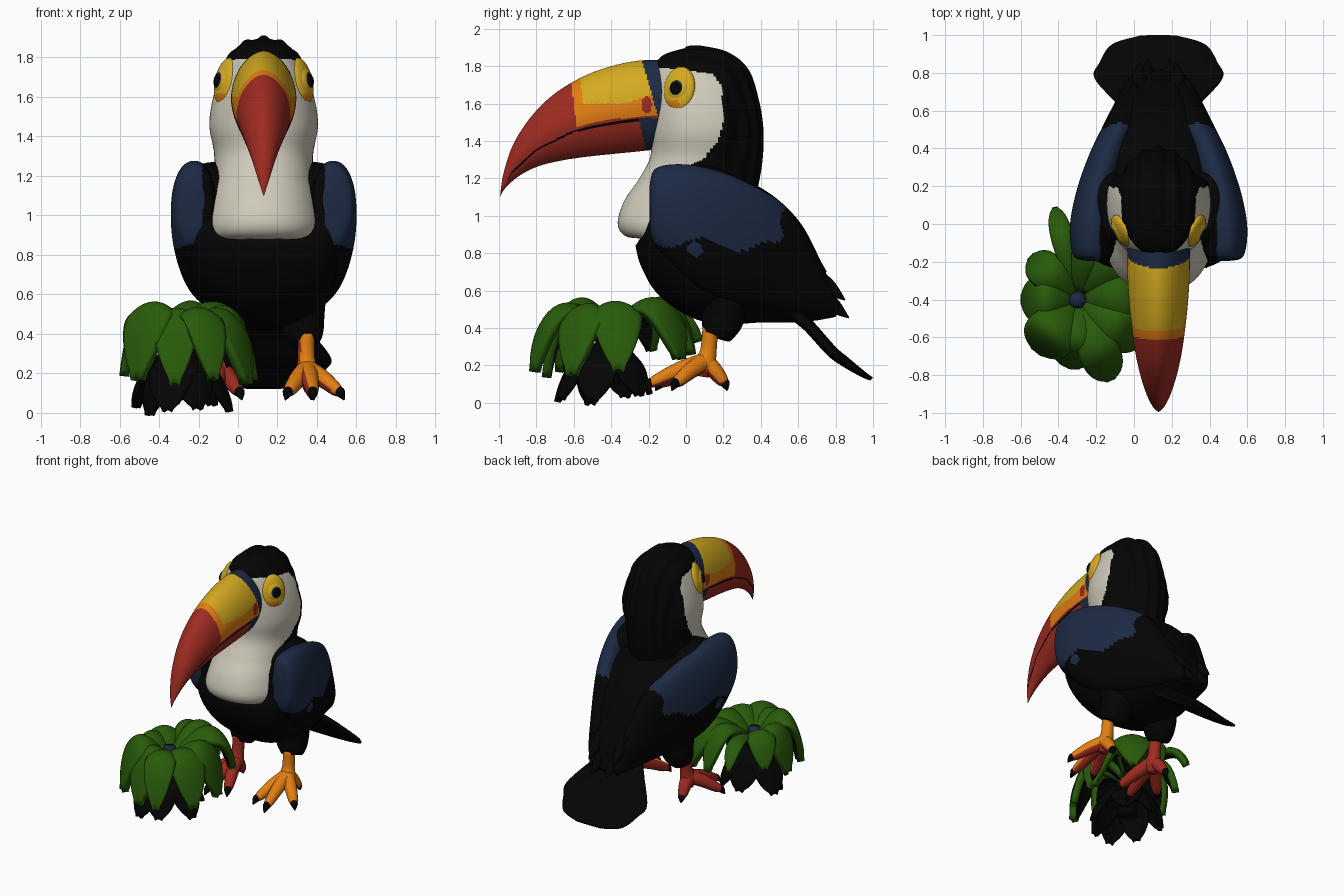
import bpy, bmesh, math
from mathutils import Vector

if "Cube" in bpy.data.objects:
    bpy.data.objects.remove(bpy.data.objects["Cube"])

CX = 0.13  # bird's mirror plane
COL = {"black": (0.0012, 0.0012, 0.0012), "navy": (0.012, 0.023, 0.057), "cream": (0.62, 0.59, 0.49),
       "yellow": (0.66, 0.40, 0.014), "orange": (0.75, 0.21, 0.006), "red": (0.34, 0.024, 0.015),
       "green": (0.022, 0.105, 0.003)}
MAT = {}
for k, c in COL.items():
    MAT[k] = bpy.data.materials.new(k)
    MAT[k].diffuse_color = (*c, 1)


def finish(name, bm, rule):
    """Turn a bmesh into a smooth object, coloured by rule(centre, normal)."""
    me = bpy.data.meshes.new(name)
    bm.to_mesh(me)
    bm.free()
    slots = []
    for p in me.polygons:
        col = rule(p.center, p.normal) if callable(rule) else rule
        if col not in slots:
            slots.append(col)
            me.materials.append(MAT[col])
        p.material_index = slots.index(col)
        p.use_smooth = True
    ob = bpy.data.objects.new(name, me)
    bpy.context.collection.objects.link(ob)
    return ob


def skin(name, rings, rule, deform=None):
    bm = bmesh.new()
    vs = [[bm.verts.new(p) for p in r] for r in rings]
    n = len(vs[0])
    for a, b in zip(vs, vs[1:]):
        for i in range(n):
            bm.faces.new((a[i], a[(i + 1) % n], b[(i + 1) % n], b[i]))
    bm.faces.new(vs[0])
    bm.faces.new(vs[-1])
    bmesh.ops.recalc_face_normals(bm, faces=bm.faces)
    if deform:
        bm.normal_update()
        for v, d in [(v, v.normal * deform(v.co)) for v in bm.verts]:
            v.co += d
    return finish(name, bm, rule)


def spline(rows, sub):
    """Smooth interpolation through rows of numbers."""
    out = []
    for i in range(len(rows) - 1):
        a, b, c, d = (rows[max(0, min(len(rows) - 1, i + j))] for j in (-1, 0, 1, 2))
        for k in range(sub):
            t = k / sub
            out.append([0.5 * (2 * q + (r - p) * t + (2 * p - 5 * q + 4 * r - s) * t * t
                               + (3 * q - p - 3 * r + s) * t ** 3) for p, q, r, s in zip(a, b, c, d)])
    return out + [list(rows[-1])]


def loft(name, rows, rule, n=48, sub=8, power=2.0, side=1, deform=None):
    """Rows: y,z of one edge, y,z of the opposite edge, half width, sideways offset."""
    rings = []
    for y1, z1, y2, z2, w, off in spline([(*r, 0)[:6] for r in rows], sub):
        ring = []
        for i in range(n):
            a = 2 * math.pi * i / n
            c, s = (math.copysign(abs(f) ** (2 / power), f) for f in (math.cos(a), math.sin(a)))
            ring.append((CX + side * (off + max(w, 0.003) * c),
                         (y1 + y2) / 2 + (y1 - y2) / 2 * s, (z1 + z2) / 2 + (z1 - z2) / 2 * s))
        rings.append(ring)
    return skin(name, rings, rule, deform)


def tube(name, rows, rule, n=14, sub=5):
    """Rows: x, y, z, radius."""
    pts = spline(rows, sub)
    rings = []
    for i, p in enumerate(pts):
        t = Vector(pts[min(i + 1, len(pts) - 1)][:3]) - Vector(pts[max(i - 1, 0)][:3])
        q = t.to_track_quat('Z', 'Y')
        rings.append([Vector(p[:3]) + q @ Vector((math.cos(2 * math.pi * k / n), math.sin(2 * math.pi * k / n), 0))
                      * max(p[3], 0.003) for k in range(n)])
    return skin(name, rings, rule)


def ellipsoid(name, loc, rad, rot, rule):
    bm = bmesh.new()
    bmesh.ops.create_uvsphere(bm, u_segments=32, v_segments=20, radius=1)
    ob = finish(name, bm, rule)
    ob.location, ob.scale, ob.rotation_euler = loc, rad, rot


def lerp(x, table):
    if x <= table[0][0]:
        return table[0][1]
    for (a, p), (b, q) in zip(table, table[1:]):
        if x <= b:
            return p + (q - p) * (x - a) / (b - a)
    return table[-1][1]


# Head, neck and bib
FACE = [(1.2, -0.04), (1.27, 0.02), (1.3, 0.09), (1.4, 0.17), (1.5, 0.2), (1.7, 0.19), (1.76, 0.14), (1.79, -0.1), (1.8, -9)]


def plumage(v):
    """Feather ridges on the cap and nape, which narrows towards the back."""
    if v.z < 1.0 or v.y < max(0, lerp(v.z, FACE) + 0.03):
        return 0
    return 0.007 * math.cos(70 * (v.x - CX)) - 0.2 * abs(v.x - CX) * min(1, max(0, (v.y - 0.2) / 0.12))


loft("head_and_bib", [(0.03, 1.905, 0.07, 1.905, 0.01), (-0.12, 1.86, 0.22, 1.87, 0.125), (-0.17, 1.78, 0.33, 1.78, 0.19),
     (-0.19, 1.62, 0.385, 1.62, 0.25), (-0.19, 1.46, 0.41, 1.46, 0.275), (-0.19, 1.32, 0.405, 1.3, 0.25),
     (-0.25, 1.2, 0.38, 1.15, 0.255), (-0.33, 1.08, 0.35, 1.0, 0.28), (-0.365, 0.96, 0.3, 0.9, 0.29),
     (-0.32, 0.89, 0.2, 0.85, 0.24), (-0.2, 0.88, 0.1, 0.85, 0.1)],
     lambda c, n: "cream" if c.y < lerp(c.z, FACE) else "black", n=150, sub=20, power=2.2, deform=plumage)

# Beak, with bands, mouth line and cheek spot
MOUTH = [(-0.96, 1.18), (-0.93, 1.235), (-0.8, 1.355), (-0.6, 1.455), (-0.4, 1.497), (-0.2, 1.52)]


def beak_rule(c, n):
    y, z, m = c.y, c.z, lerp(c.y, MOUTH)
    if z < m + 0.004:
        if y > -0.25 + (m - z) * 0.2:
            return "navy"
        return "black" if z > m - 0.008 and y > -0.95 else "red"
    if y > -0.15 - 0.28 * (z - 1.53):
        return "navy"
    if y < -0.6 - 0.12 * (z - 1.6) or z < m + 0.018:
        return "red"
    if ((y + 0.21) / 0.028) ** 2 + ((z - 1.595) / 0.045) ** 2 < 1:
        return "red"
    if y < -0.55 - 0.12 * (z - 1.6) or z < 1.60 + 0.05 * max(0, (y + 0.33) / 0.15):
        return "orange"
    return "yellow"


loft("beak", [(-0.10, 1.835, -0.12, 1.36, 0.165), (-0.25, 1.83, -0.25, 1.345, 0.165), (-0.4, 1.80, -0.4, 1.33, 0.157),
     (-0.55, 1.745, -0.54, 1.315, 0.142), (-0.7, 1.655, -0.67, 1.295, 0.122), (-0.82, 1.54, -0.79, 1.265, 0.095),
     (-0.92, 1.39, -0.89, 1.215, 0.062), (-0.975, 1.23, -0.96, 1.155, 0.03), (-0.995, 1.10, -0.99, 1.112, 0.004)],
     beak_rule, n=180, sub=20, power=1.8)

# Body
loft("body", [(-0.2, 0.95, -0.27, 0.84, 0.14), (-0.13, 1.16, -0.24, 0.73, 0.33), (-0.02, 1.23, -0.15, 0.58, 0.39),
     (0.15, 1.235, 0.02, 0.46, 0.39), (0.35, 1.175, 0.2, 0.42, 0.37), (0.5, 1.08, 0.4, 0.43, 0.31),
     (0.62, 0.95, 0.58, 0.43, 0.24), (0.71, 0.78, 0.69, 0.44, 0.19), (0.78, 0.62, 0.75, 0.45, 0.14),
     (0.82, 0.5, 0.8, 0.46, 0.06)], "black", power=2.3)


# Wings with blue shoulders, and feather tips behind
def wing_rule(c, n):
    off = abs(c.x - CX)
    low = 0.86 + 0.03 * math.sin(17 * c.y) - 0.06 * max(0, c.y)
    back = 0.50 + 0.25 * (c.z - 0.9) + 0.02 * math.sin(30 * c.z)
    spot = (c.y - 0.05) ** 2 + (c.z - 0.82) ** 2 < 0.0016
    return "navy" if off > 0.31 - 0.33 * max(0, c.y) and ((c.z > low and c.y < back) or spot) else "black"


for s, tag in ((1, "right"), (-1, "left")):
    loft(tag + "_wing", [(-0.195, 1.16, -0.195, 1.0, 0.04, 0.34), (-0.16, 1.255, -0.175, 0.86, 0.1, 0.35),
         (0.0, 1.275, -0.05, 0.72, 0.12, 0.35), (0.2, 1.23, 0.1, 0.6, 0.115, 0.325),
         (0.4, 1.14, 0.28, 0.53, 0.11, 0.265), (0.55, 1.03, 0.45, 0.5, 0.10, 0.2),
         (0.68, 0.82, 0.6, 0.48, 0.08, 0.15), (0.76, 0.66, 0.71, 0.47, 0.06, 0.12),
         (0.82, 0.52, 0.8, 0.46, 0.02, 0.1)], wing_rule, n=90, sub=14, power=2.2, side=s)
    # Black plumage joining shoulder and neck
    ellipsoid(tag + "_shoulder", (CX + s * 0.26, 0.08, 1.13), (0.14, 0.2, 0.14), (0, 0, 0), "black")
    for y, z, off in ((0.75, 0.70, 0.13), (0.85, 0.55, 0.1), (0.87, 0.455, 0.06)):
        tube(tag + "_feather", [(CX + s * off, y - 0.24, z + 0.2, 0.03), (CX + s * off, y - 0.1, z + 0.08, 0.045),
                                (CX + s * off, y, z, 0.004)], "black")

    # Eye patch with orange lower edge, rim, iris and pupil
    rot = (0, -s * 0.22, -s * math.radians(26))
    nx, ny = s * math.cos(math.radians(26)), -math.sin(math.radians(26))
    for part, d, z, rad, col in (("eye_patch", 0, 1.68, (0.04, 0.09, 0.12),
                                  lambda c, n: "orange" if c.z < -0.62 and c.y < 0.2 else "yellow"),
                                 ("eye_rim", 0.022, 1.685, (0.026, 0.062, 0.065), "yellow"),
                                 ("iris", 0.034, 1.685, (0.02, 0.042, 0.045), "navy"),
                                 ("pupil", 0.042, 1.685, (0.016, 0.034, 0.036), "black")):
        ellipsoid(tag + "_" + part, (CX + s * 0.195 + nx * d, -0.035 + ny * d, z), rad, rot, col)

    # Thigh, leg, toes and claws
    def leg_rule(c, n, s=s):
        return "red" if s < 0 or n.z < -0.45 or n.x < -0.65 else "orange"

    def P(off, y, z, r, s=s):
        return (CX + s * off, y, z, r)
    tube(tag + "_thigh", [P(0.18, 0.2, 0.62, 0.14), P(0.19, 0.2, 0.48, 0.12), P(0.205, 0.18, 0.4, 0.1),
                          P(0.212, 0.165, 0.355, 0.075)], "black", n=24)
    tube(tag + "_leg", [P(0.215, 0.13, 0.4, 0.042), P(0.215, 0.12, 0.28, 0.044), P(0.22, 0.1, 0.2, 0.058),
                        P(0.22, 0.09, 0.14, 0.03)], leg_rule, n=20)
    for off, y in ((0.12, -0.14), (0.25, -0.2), (0.39, -0.06), (0.24, 0.21)):
        dx, dy = off - 0.22, y - 0.1
        tube(tag + "_toe", [P(0.22, 0.1, 0.22, 0.05), P(0.22 + dx * 0.45, 0.1 + dy * 0.45, 0.175, 0.045),
                            P(0.22 + dx * 0.85, 0.1 + dy * 0.85, 0.12, 0.034), P(off, y, 0.1, 0.02)], leg_rule)
        tube(tag + "_claw", [P(0.22 + dx * 0.92, 0.1 + dy * 0.92, 0.115, 0.024), P(off, y, 0.1, 0.025),
                             P(off + dx * 0.1, y + dy * 0.1, 0.066, 0.004)], "black")

# Tail fan
loft("tail", [(0.55, 0.56, 0.5, 0.48, 0.12), (0.68, 0.435, 0.62, 0.4, 0.23), (0.8, 0.3, 0.75, 0.26, 0.34),
     (0.87, 0.24, 0.83, 0.2, 0.315), (0.96, 0.165, 0.935, 0.14, 0.25), (1.0, 0.135, 0.985, 0.12, 0.11)], "black", power=2.6)


# Leaf bush: broad arched leaves, dark underneath
def leaf(name, base, tip, peak, w, cols, thick=0.05, reach=0.78):
    a, c = Vector(base), Vector(tip)
    b = a.lerp(c, reach)
    b.z = peak
    side = Vector((c.y - a.y, a.x - c.x, 0)).normalized()
    bm, nu, nv = bmesh.new(), 24, 12
    grid = []
    for i in range(nu + 1):
        u = i / nu
        mid = a * (1 - u) ** 2 + b * 2 * u * (1 - u) + c * u * u
        wid = w * max(0.08, math.sin(math.pi * min(1, 0.08 + 0.92 * u ** 1.15))) ** 0.6
        row = []
        for j in range(nv + 1):
            v = 2 * j / nv - 1
            row.append(bm.verts.new(mid + side * wid * v - Vector((0, 0, 1)) * wid * 0.45 * v * v))
        grid.append(row)
    for r, q in zip(grid, grid[1:]):
        for j in range(nv):
            bm.faces.new((r[j], r[j + 1], q[j + 1], q[j]))
    bm.normal_update()
    if sum(f.normal.z for f in bm.faces) < 0:
        bmesh.ops.reverse_faces(bm, faces=bm.faces)
    ob = finish(name, bm, cols[0])
    ob.data.materials.append(MAT[cols[1]])
    m = ob.modifiers.new("thickness", 'SOLIDIFY')
    m.thickness, m.offset, m.material_offset = thick, -1, 1


for x, y, z, w, pk in ((-0.2, 0.05, 0.27, 0.09, 0.78), (-0.42, 0.09, 0.34, 0.06, 0.65), (-0.55, -0.17, 0.29, 0.10, 0.68),
                       (-0.60, -0.40, 0.20, 0.12, 0.72), (-0.52, -0.68, 0.18, 0.14, 0.80), (-0.32, -0.77, 0.15, 0.12, 0.74),
                       (-0.12, -0.83, 0.18, 0.11, 0.74), (0.06, -0.62, 0.16, 0.13, 0.74), (0.1, -0.36, 0.18, 0.14, 0.76),
                       (-0.01, -0.02, 0.25, 0.14, 0.78)):
    leaf("leaf", (-0.3 + (x + 0.3) * 0.1, -0.4 + (y + 0.4) * 0.1, 0.42), (x, y, z), pk, w, ("green", "black"))
for x, y, z in ((-0.46, -0.52, 0.0), (-0.36, -0.7, 0.02), (-0.2, -0.68, 0.03), (-0.03, -0.5, 0.02),
                (-0.12, -0.24, 0.05), (-0.32, -0.18, 0.06), (-0.53, -0.32, 0.04)):
    leaf("lower_leaf", (-0.3, -0.42, 0.33), (x, y, z), 0.33, 0.115, ("black", "black"), 0.03, 0.7)
tube("bush_stem", [(-0.3, -0.42, 0.1, 0.07), (-0.3, -0.41, 0.3, 0.06), (-0.3, -0.4, 0.46, 0.04)],
     lambda c, n: "navy" if c.z > 0.38 else "black")

for m in bpy.data.materials:
    if m.users and not m.is_grease_pencil:
        m.use_nodes = True
        m.node_tree.nodes["Principled BSDF"].inputs["Base Color"].default_value = m.diffuse_color
